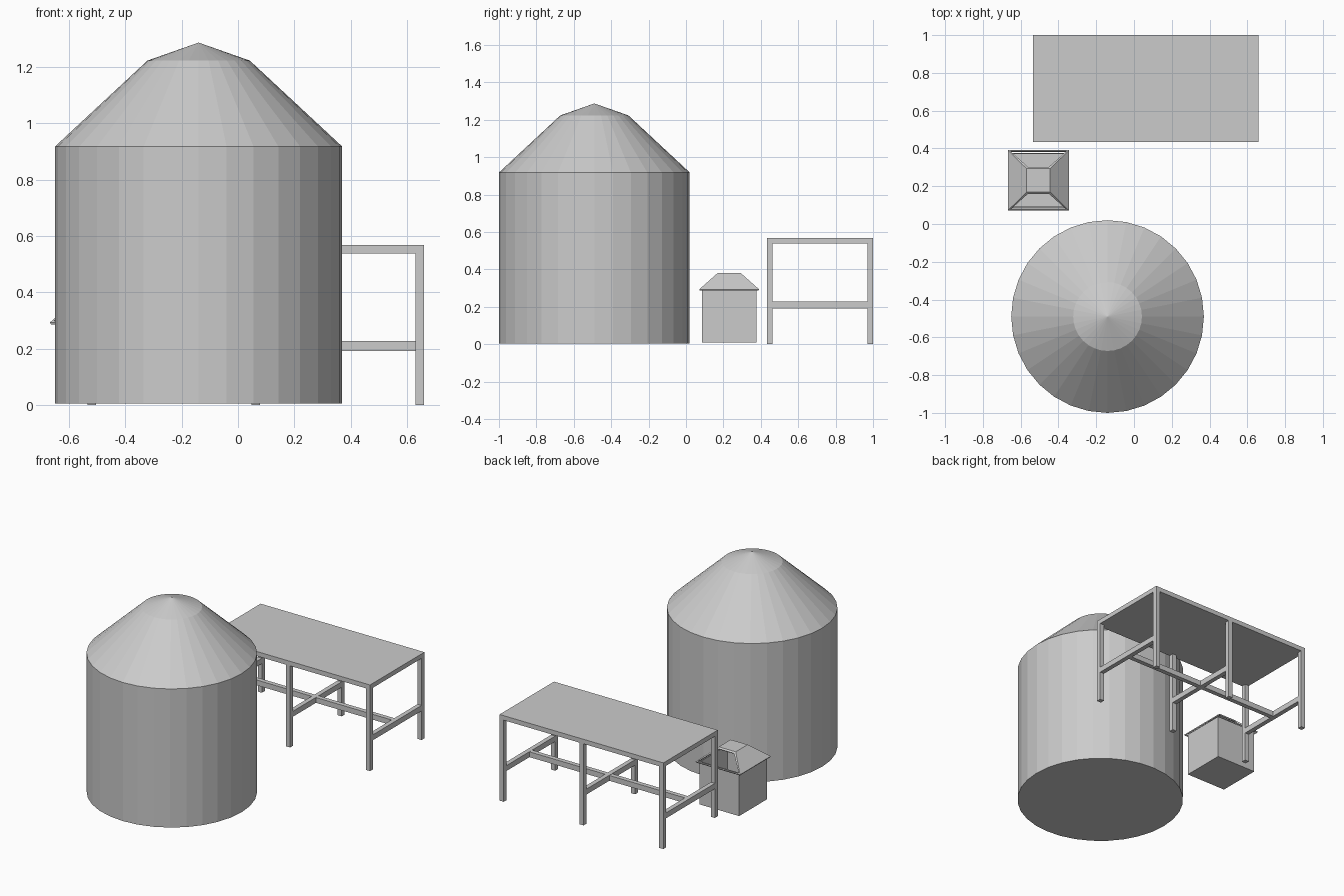
import bpy, bmesh, math
from mathutils import Matrix

if "Cube" in bpy.data.objects:
    bpy.data.objects.remove(bpy.data.objects["Cube"])

grey = bpy.data.materials.new("plain grey")
grey.diffuse_color = (0.6, 0.6, 0.6, 1)
grey.use_nodes = True
grey.node_tree.nodes["Principled BSDF"].inputs["Base Color"].default_value = grey.diffuse_color


def add_object(name, bm):
    bmesh.ops.recalc_face_normals(bm, faces=bm.faces)
    mesh = bpy.data.meshes.new(name)
    bm.to_mesh(mesh)
    bm.free()
    mesh.materials.append(grey)
    ob = bpy.data.objects.new(name, mesh)
    bpy.context.collection.objects.link(ob)
    return ob


def box(name, x0, x1, y0, y1, z0, z1):
    bm = bmesh.new()
    m = Matrix.Translation(((x0 + x1) / 2, (y0 + y1) / 2, (z0 + z1) / 2)) \
        @ Matrix.Diagonal((x1 - x0, y1 - y0, z1 - z0, 1))
    bmesh.ops.create_cube(bm, size=1, matrix=m)
    return add_object(name, bm)


# Storage silo: wall, sloped roof and shallow cap as one lathed profile
def silo(cx, cy, sides=32):
    bm = bmesh.new()
    rings = []
    for r, z in [(0.51, 0.004), (0.51, 0.918), (0.182, 1.223)]:
        rings.append([bm.verts.new((cx + r * math.cos(2 * math.pi * i / sides),
                                    cy + r * math.sin(2 * math.pi * i / sides), z))
                      for i in range(sides)])
    tip = bm.verts.new((cx, cy, 1.287))
    bm.faces.new(rings[0])
    for i in range(sides):
        j = (i + 1) % sides
        for a, b in zip(rings, rings[1:]):
            bm.faces.new((a[i], a[j], b[j], b[i]))
        bm.faces.new((rings[-1][i], rings[-1][j], tip))
    add_object("silo", bm)


silo(-0.14, -0.49)

# Work table: slab top, six legs, cross rails and one long stretcher
X0, X1, Y0, Y1, T = -0.535, 0.66, 0.433, 1.0, 0.03
box("table_top", X0, X1, Y0, Y1, 0.538, 0.568)
for side, x in (("left", X0), ("middle", (X0 + X1 - T) / 2), ("right", X1 - T)):
    box(side + "_front_leg", x, x + T, Y0, Y0 + T, 0, 0.538)
    box(side + "_back_leg", x, x + T, Y1 - T, Y1, 0, 0.538)
    box(side + "_cross_rail", x, x + T, Y0 + T, Y1 - T, 0.192, 0.228)
ym = (Y0 + Y1) / 2
box("long_stretcher", X0 + T, X1 - T, ym - T / 2, ym + T / 2, 0.192, 0.227)

# Waste bin: hollow open box
CX, CY = -0.506, 0.231
body = box("bin_body", CX - 0.145, CX + 0.145, CY - 0.145, CY + 0.145, 0.01, 0.293)
bm = bmesh.new()
bm.from_mesh(body.data)
bmesh.ops.delete(bm, geom=[f for f in bm.faces if f.normal.z > 0.9], context='FACES')
bm.to_mesh(body.data)
bm.free()
mod = body.modifiers.new("wall", 'SOLIDIFY')
mod.thickness = 0.008

# Bin lid: hipped shell with openings cut in the front and back slopes
bm = bmesh.new()
low = [bm.verts.new((CX + sx * 0.162, CY + sy * 0.16, 0.293))
       for sx, sy in ((-1, -1), (1, -1), (1, 1), (-1, 1))]
top = [bm.verts.new((CX + sx * 0.062, CY + sy * 0.062, 0.38))
       for sx, sy in ((-1, -1), (1, -1), (1, 1), (-1, 1))]
bm.faces.new(top)
slopes = [bm.faces.new((low[i], low[(i + 1) % 4], top[(i + 1) % 4], top[i])) for i in range(4)]
bm.normal_update()
openings = [slopes[0], slopes[2]]
bmesh.ops.inset_individual(bm, faces=openings, thickness=0.014)
bmesh.ops.delete(bm, geom=openings, context='FACES')
lid = add_object("bin_lid", bm)
mod = lid.modifiers.new("shell", 'SOLIDIFY')
mod.thickness = 0.008
